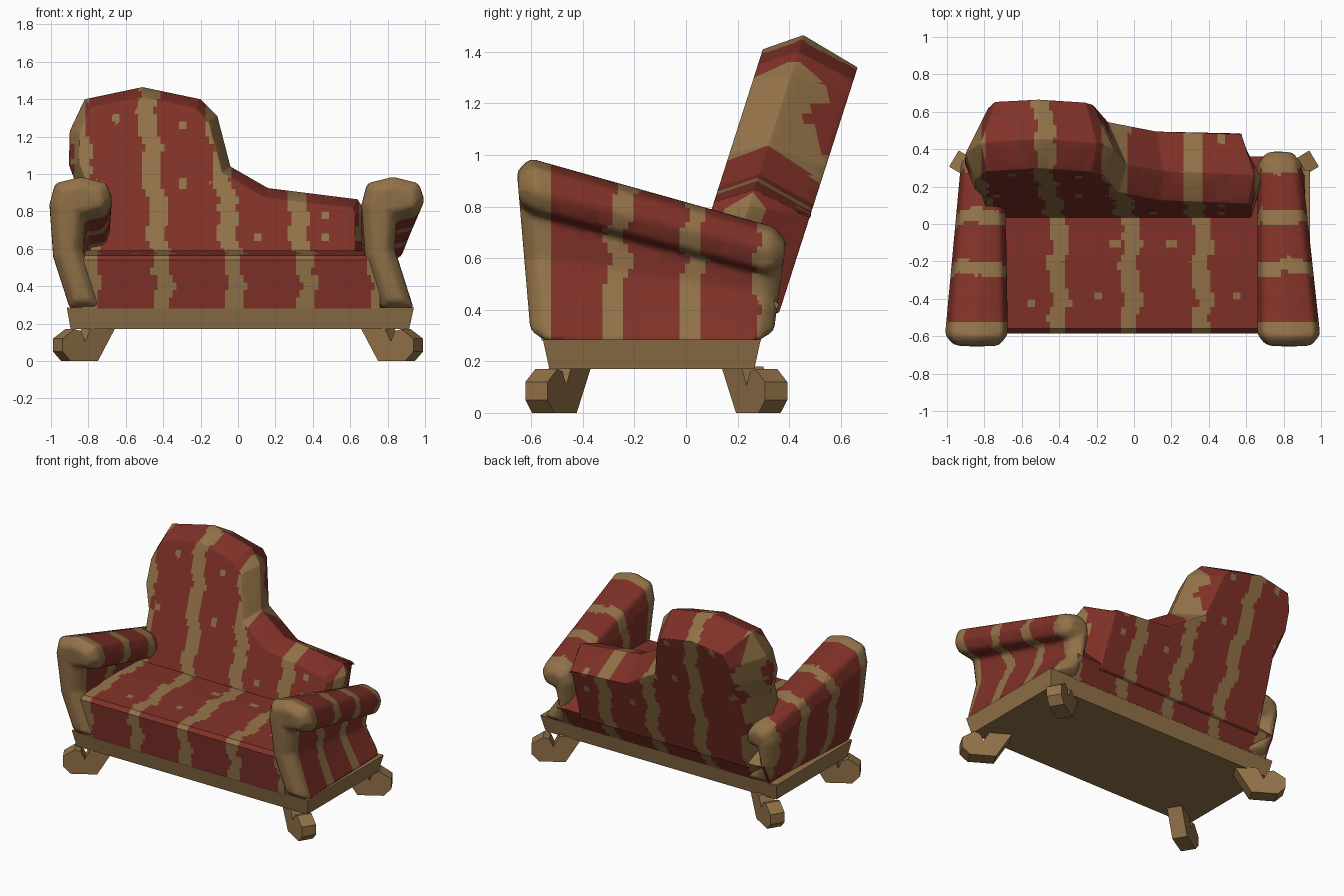
import bpy, bmesh
from math import sin, cos, radians
from mathutils import Vector

old = bpy.data.objects.get("Cube")
if old:
    bpy.data.objects.remove(old)


def material(name, rgb):
    m = bpy.data.materials.new(name)
    m.use_nodes = True
    m.diffuse_color = (*rgb, 1)
    m.node_tree.nodes["Principled BSDF"].inputs["Base Color"].default_value = (*rgb, 1)
    return m


RED = material("red_fabric", (0.215, 0.031, 0.021))
TAN = material("tan_fabric_and_wood", (0.29, 0.17, 0.066))


def loft(rings):
    """Closed rings of points joined into a capped solid."""
    bm = bmesh.new()
    loops = [[bm.verts.new(p) for p in ring] for ring in rings]
    n = len(loops[0])
    for a, b in zip(loops, loops[1:]):
        for i in range(n):
            j = (i + 1) % n
            bm.faces.new((a[i], a[j], b[j], b[i]))
    caps = [bm.faces.new(loops[0]), bm.faces.new(loops[-1])]
    bmesh.ops.recalc_face_normals(bm, faces=bm.faces)
    return bm, caps


def soften(bm, width):
    edges = [e for e in bm.edges if e.calc_face_angle(0) > radians(20)]
    bmesh.ops.bevel(bm, geom=edges, offset=width, offset_type='OFFSET', segments=2,
                    profile=0.5, affect='EDGES', clamp_overlap=True)


def slice_along(bm, axis, step):
    """Cut evenly spaced loops so that the stripes can follow faces."""
    values = [v.co[axis] for v in bm.verts]
    normal = Vector([float(i == axis) for i in range(3)])
    pos = min(values) + step * 0.5
    while pos < max(values):
        bmesh.ops.bisect_plane(bm, geom=bm.verts[:] + bm.edges[:] + bm.faces[:],
                               plane_co=normal * pos, plane_no=normal, dist=1e-5)
        pos += step


def finish(bm, name, rule=None, cuts=(), angle=40):
    """rule(centre) is true where the part is tan."""
    if cuts:
        bmesh.ops.triangulate(bm, faces=[f for f in bm.faces if len(f.verts) > 4])
    for axis, step in cuts:
        slice_along(bm, axis, step)
    for f in bm.faces:
        f.material_index = int(rule(f.calc_center_median())) if rule else 1
    mesh = bpy.data.meshes.new(name)
    bm.to_mesh(mesh)
    bm.free()
    mesh.materials.append(RED)
    mesh.materials.append(TAN)
    obj = bpy.data.objects.new(name, mesh)
    bpy.context.collection.objects.link(obj)
    bpy.ops.object.select_all(action='DESELECT')
    obj.select_set(True)
    bpy.context.view_layer.objects.active = obj
    bpy.ops.object.shade_smooth_by_angle(angle=radians(angle))


def wave(t):
    return 0.015 * sin(t * 21) + 0.009 * sin(t * 47 + 1)


def stripe(pos, period, half):
    return abs((pos + period / 2) % period - period / 2) < half


def spotted(a, b, spots):
    return any(abs(a - s) < 0.022 and abs(b - t) < 0.022 for s, t in spots)


# Wooden base plank, wider at the top
def rect(x0, x1, y0, y1, z):
    return [(x0, y0, z), (x1, y0, z), (x1, y1, z), (x0, y1, z)]


bm, _ = loft([rect(-0.895, 0.915, -0.53, 0.265, 0.17), rect(-0.915, 0.94, -0.555, 0.29, 0.285)])
finish(bm, "base_plank")

# Four splayed legs with scrolled feet
LEG = [(0, 0.18), (0.11, 0), (0.28, 0), (0.33, 0.05), (0.33, 0.12), (0.255, 0.17),
       (0.215, 0.16), (0.19, 0.105), (0.15, 0.18)]
dx, dy = cos(radians(31)), sin(radians(31))
for sx, side in ((1, "left"), (-1, "right")):
    for sy, end in ((1, "back"), (-1, "front")):
        rings = [[(sx * (0.68 + d * dx - w * dy), -0.115 + sy * (0.295 + d * dy + w * dx), z)
                  for d, z in LEG] for w in (-0.05, 0.05)]
        bm, _ = loft(rings)
        finish(bm, f"{end}_{side}_leg", angle=35)

# Seat cushion
SEAT = [(-0.56, 0.28), (-0.585, 0.54), (-0.56, 0.565), (-0.2, 0.59), (0.2, 0.59),
        (0.36, 0.42), (0.29, 0.28)]
SEAT_SPOTS = [(-0.55, -0.43), (-0.1, -0.12), (0.2, -0.12), (-0.19, -0.39), (0.55, -0.4)]


def seat_rule(c):
    t = c.y - c.z
    return (stripe(c.x + 0.02 + wave(t), 0.385, 0.045)
            or c.z > 0.5 and spotted(c.x, c.y, SEAT_SPOTS))


bm, _ = loft([[(x, y, z) for y, z in SEAT] for x in (-0.86, 0.76)])
finish(bm, "seat_cushion", seat_rule, ((0, 0.02), (1, 0.04), (2, 0.04)))

# Leaning backrest, tall on one side and stepping down to the other
BACK = [Vector(p) for p in (
    (-0.82, 0.3), (-0.85, 0.9), (-0.905, 1.05), (-0.9, 1.23), (-0.82, 1.4), (-0.51, 1.465),
    (-0.2, 1.4), (-0.11, 1.31), (-0.04, 1.04), (0.16, 0.925), (0.64, 0.865), (0.68, 0.8),
    (0.66, 0.3))]
BACK_SPOTS = [(-0.65, 1.29), (-0.29, 1.26), (-0.74, 0.95), (-0.29, 0.96), (0.1, 0.65),
              (0.46, 0.65), (0.47, 0.77)]


def back_ring(depth, inset):
    ring = []
    for i, p in enumerate(BACK):
        a = (p - BACK[i - 1]).normalized()
        b = (BACK[(i + 1) % len(BACK)] - p).normalized()
        tangent = (a + b).normalized()
        q = p + Vector((tangent.y, -tangent.x)) * inset
        ring.append((q.x, 0.09 + (q.y - 0.76) * 0.32 + depth, q.y))
    return ring


def back_rule(c):
    return (stripe(c.x + 0.04 + 0.1 * (c.z - 0.6) + wave(c.z), 0.375, 0.05)
            or spotted(c.x, c.z, BACK_SPOTS))


bm, _ = loft([back_ring(0, 0.055), back_ring(0.14, 0), back_ring(0.39, 0.125)])
soften(bm, 0.015)
finish(bm, "backrest", back_rule, ((0, 0.02), (2, 0.04)), angle=50)

# Scrolled arms; both curl over to the same side
ARM_FRONT = [(0.77, 0.28), (0.68, 0.56), (0.66, 0.84), (0.69, 0.955), (0.83, 0.99), (0.97, 0.955),
             (1.0, 0.86), (0.96, 0.785), (0.85, 0.765), (0.84, 0.6), (0.94, 0.28)]
ARM_REAR = [(0.73, 0.28), (0.68, 0.42), (0.66, 0.6), (0.68, 0.69), (0.76, 0.725), (0.86, 0.7),
            (0.9, 0.635), (0.87, 0.55), (0.8, 0.535), (0.79, 0.45), (0.92, 0.28)]


def arm_rule(c):
    y = c.y + wave(c.z + c.x) - 0.25 * max(0, c.z - 0.72)
    return (c.y < -0.52 or c.y > 0.27 + wave(c.z)
            or abs(y + 0.27) < 0.04 or abs(y - 0.025) < 0.04)


for side, front_shift, rear_shift in (("left", 0, 0), ("right", -1.67, -1.585)):
    front = [(x + front_shift, -0.545 - 0.085 * (z - 0.28), z) for x, z in ARM_FRONT]
    rear = [(x + rear_shift, 0.28 + 0.14 * (z - 0.28), z) for x, z in ARM_REAR]
    bm, caps = loft([front, rear])
    for cap in caps:
        bmesh.ops.inset_region(bm, faces=[cap], thickness=0.045, depth=0.055,
                               use_even_offset=True)
    soften(bm, 0.02)
    finish(bm, f"{side}_arm", arm_rule, ((1, 0.02), (2, 0.04)), angle=60)
